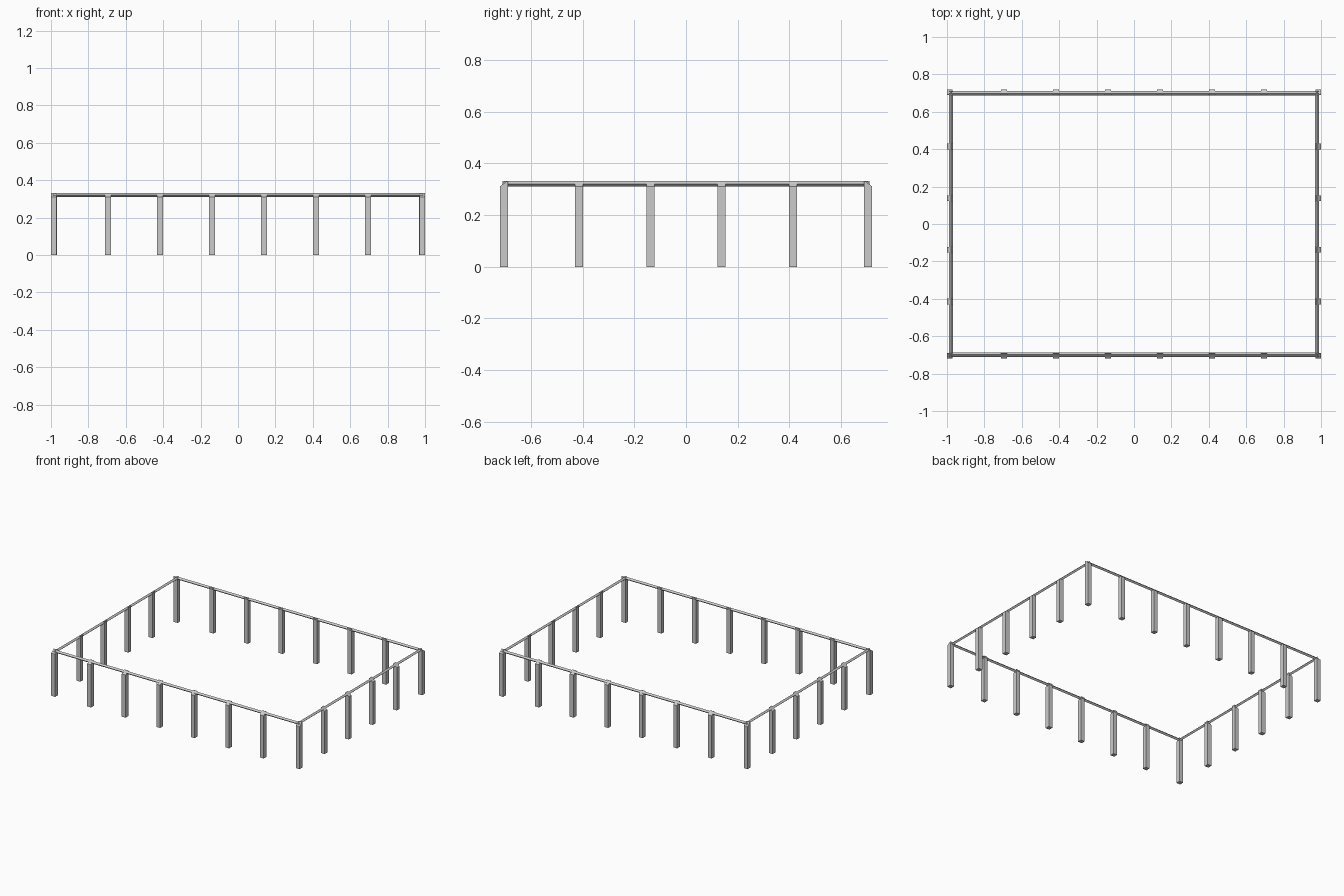
import bpy
from math import pi
from mathutils import Matrix, Vector

if "Cube" in bpy.data.objects:
    bpy.data.objects.remove(bpy.data.objects["Cube"])

X, Y = 1.0, 0.72            # outer half sizes
W, H, SHOULDER = 0.031, 0.332, 0.311


def extrude(name, profile, length, centre, angle):
    """Profile points are (distance in from outer face, z); run along the fence side."""
    n = len(profile)
    verts = [(s * length / 2, d, z) for s in (-1, 1) for d, z in profile]
    faces = [tuple(range(n))[::-1], tuple(range(n, 2 * n))]
    faces += [(i, (i + 1) % n, n + (i + 1) % n, n + i) for i in range(n)]
    me = bpy.data.meshes.new(name)
    m = Matrix.Translation(Vector(centre)) @ Matrix.Rotation(angle, 4, 'Z')
    me.from_pydata([m @ Vector(v) for v in verts], [], faces)
    ob = bpy.data.objects.new(name, me)
    bpy.context.collection.objects.link(ob)
    import bmesh
    bm = bmesh.new()
    bm.from_mesh(me)
    bmesh.ops.recalc_face_normals(bm, faces=bm.faces)
    bm.to_mesh(me)
    bm.free()


# post with weathered top, and the diamond rail let into it
post = [(0, 0), (W, 0), (W, H), (W - 0.003, H), (0, SHOULDER)]
rail = [(0.010, 0.321), (0.021, 0.311), (0.032, 0.321), (0.021, 0.332)]

# long sides
for side, y, a in (("front", -Y, 0), ("back", Y, pi)):
    for x in (-0.985, -0.695, -0.417, -0.139, 0.139, 0.417, 0.695, 0.985):
        extrude(side + "_post", post, W, (x, y, 0), a)
    extrude(side + "_rail", rail, 2 * X - 0.02, (0, y, 0), a)

# short sides
for side, x, a in (("right", X, pi / 2), ("left", -X, -pi / 2)):
    for y in (-0.415, -0.138, 0.138, 0.415):
        extrude(side + "_post", post, W, (x, y, 0), a)
    extrude(side + "_rail", rail, 2 * Y - 0.02, (x, 0, 0), a)
